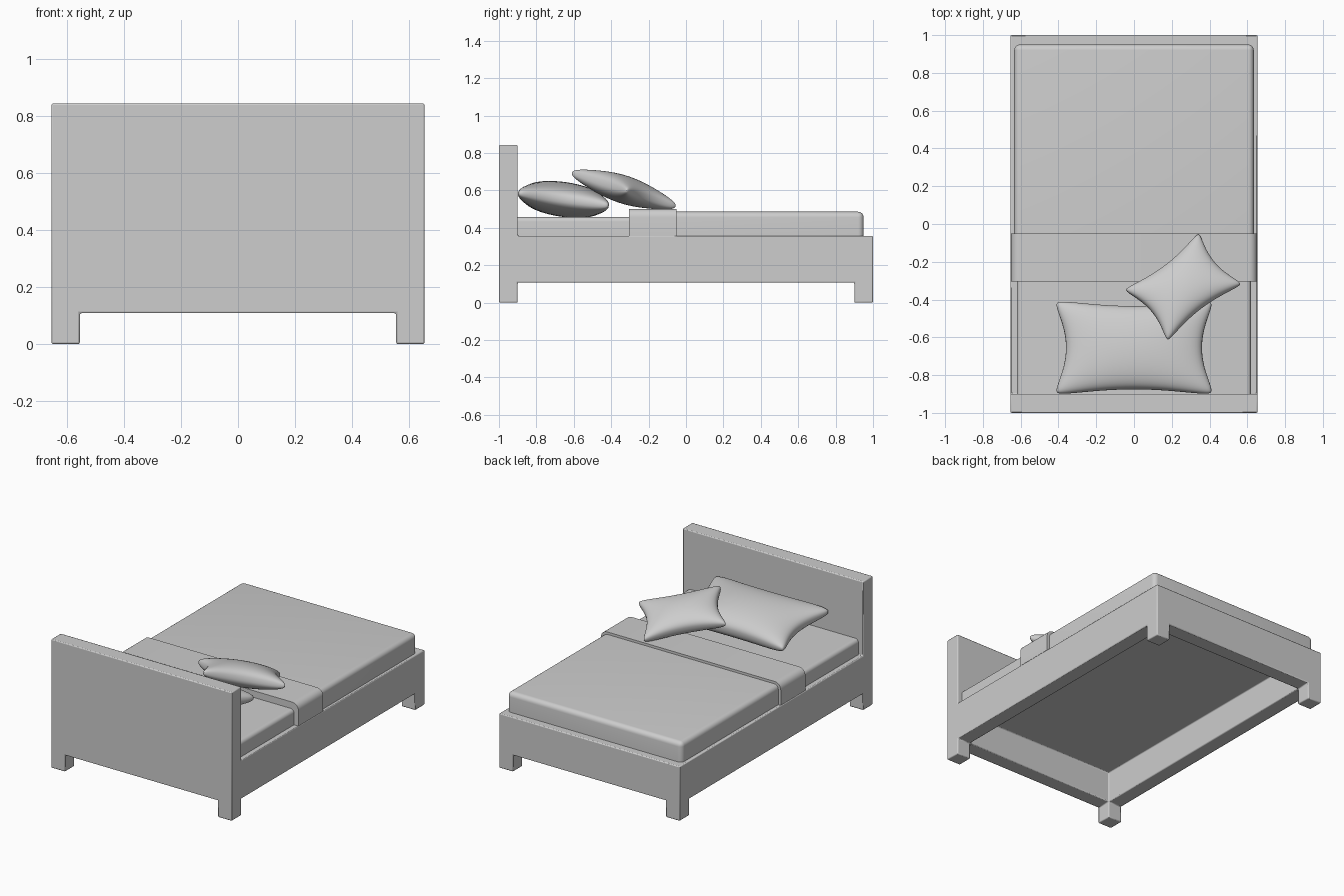
import bpy, bmesh, math
from mathutils import Matrix, Vector

cube = bpy.data.objects.get("Cube")
if cube:
    bpy.data.objects.remove(cube, do_unlink=True)

grey = bpy.data.materials.new("plain_grey")
grey.use_nodes = True
grey.diffuse_color = (0.61, 0.61, 0.61, 1)
grey.node_tree.nodes["Principled BSDF"].inputs["Base Color"].default_value = (0.61, 0.61, 0.61, 1)

HALF_X, HALF_Y = 0.654, 1.0
POST = 0.1            # width of the legs, rails and headboard
RAIL_LOW, RAIL_TOP = 0.108, 0.357


def finish(name, bm, angle=35):
    """Turn a bmesh into a shaded, coloured object."""
    bmesh.ops.recalc_face_normals(bm, faces=bm.faces)
    mesh = bpy.data.meshes.new(name)
    bm.to_mesh(mesh)
    bm.free()
    mesh.materials.append(grey)
    obj = bpy.data.objects.new(name, mesh)
    bpy.context.collection.objects.link(obj)
    bpy.ops.object.select_all(action='DESELECT')
    obj.select_set(True)
    bpy.context.view_layer.objects.active = obj
    bpy.ops.object.shade_smooth_by_angle(angle=math.radians(angle))
    return obj


def block(lo, hi):
    bm = bmesh.new()
    bmesh.ops.create_cube(bm, size=1)
    lo, hi = Vector(lo), Vector(hi)
    for v in bm.verts:
        v.co = [l + (c + 0.5) * (h - l) for l, c, h in zip(lo, v.co, hi)]
    return bm


def extrude(bm, faces, dz):
    """Move faces by dz, leaving walls behind and no inner faces."""
    new = bmesh.ops.extrude_face_region(bm, geom=faces)["geom"]
    verts = [g for g in new if isinstance(g, bmesh.types.BMVert)]
    bmesh.ops.translate(bm, verts=verts, vec=(0, 0, dz))
    old = [f for f in faces if f.is_valid]
    bmesh.ops.delete(bm, geom=old, context='FACES')


def soft_block(name, lo, hi, radius, rule):
    """Block with rounded edges wherever rule(middle, direction) holds."""
    bm = block(lo, hi)
    chosen = []
    for e in bm.edges:
        a, b = e.verts
        if rule((a.co + b.co) / 2, (b.co - a.co).normalized()):
            chosen.append(e)
    bmesh.ops.bevel(bm, geom=chosen, offset=radius, segments=6, profile=0.5, affect='EDGES')
    return finish(name, bm, 40)


def pillow(name, size, pinch, height, turn, tilt, centre):
    """Two domed sheets with pinched sides, joined along the seam."""
    bm = bmesh.new()
    for side in (1, -1):
        sheet = bmesh.ops.create_grid(bm, x_segments=32, y_segments=32, size=1)["verts"]
        for vert in sheet:
            u, v = (math.sin(c * math.pi / 2) for c in vert.co[:2])
            dome = max(0, (1 - u * u) * (1 - v * v)) ** 0.38
            corner = 1 - 0.1 * (u * v) ** 6
            vert.co = (size[0] * u * corner * (1 - pinch[0] * (1 - v * v)),
                       size[1] * v * corner * (1 - pinch[1] * (1 - u * u)),
                       side * height * dome)
    bmesh.ops.remove_doubles(bm, verts=bm.verts, dist=0.0002)
    place = (Matrix.Translation(centre) @ Matrix.Rotation(math.radians(tilt), 4, 'X')
             @ Matrix.Rotation(math.radians(turn), 4, 'Z'))
    bmesh.ops.transform(bm, matrix=place, verts=bm.verts)
    return finish(name, bm, 180)


# Bed frame: one slab cut into a 3 x 3 layout, then legs, hollow and headboard
bm = block((-HALF_X, -HALF_Y, RAIL_LOW), (HALF_X, HALF_Y, RAIL_TOP))
for axis, half in ((Vector((1, 0, 0)), HALF_X), (Vector((0, 1, 0)), HALF_Y)):
    for sign in (1, -1):
        geom = bm.verts[:] + bm.edges[:] + bm.faces[:]
        bmesh.ops.bisect_plane(bm, geom=geom, plane_co=axis * sign * (half - POST), plane_no=axis)


def cells(z, rule):
    found = []
    for f in bm.faces:
        c = f.calc_center_median()
        out_x, out_y = abs(c.x) > HALF_X - POST, abs(c.y) > HALF_Y - POST
        if abs(c.z - z) < 0.001 and abs(f.normal.z) > 0.9 and rule(c, out_x, out_y):
            found.append(f)
    return found


bm.normal_update()
legs = cells(RAIL_LOW, lambda c, ox, oy: ox and oy)
hollow = cells(RAIL_LOW, lambda c, ox, oy: not ox and not oy)
head = cells(RAIL_TOP, lambda c, ox, oy: oy and c.y < 0)
for leg in legs:
    extrude(bm, [leg], -RAIL_LOW)
extrude(bm, hollow, 0.31 - RAIL_LOW)
extrude(bm, head, 0.843 - RAIL_TOP)
bmesh.ops.recalc_face_normals(bm, faces=bm.faces)
bmesh.ops.dissolve_limit(bm, angle_limit=0.01, verts=bm.verts, edges=bm.edges)
frame = finish("bed_frame", bm)
bevel = frame.modifiers.new("soft_edges", 'BEVEL')
bevel.width = 0.006
bevel.segments = 2
bevel.limit_method = 'ANGLE'

# Bedding
soft_block("mattress", (-0.62, -0.9, RAIL_TOP), (0.62, 0.93, 0.458), 0.025,
           lambda m, d: m.z > 0.45 and abs(d.y) > 0.9)
soft_block("duvet", (-0.634, -0.08, RAIL_TOP), (0.634, 0.95, 0.486), 0.03,
           lambda m, d: m.y > 0 and (m.z > 0.48 or abs(d.z) > 0.9))
soft_block("folded_cover", (-0.652, -0.305, RAIL_TOP), (0.652, -0.05, 0.502), 0.045,
           lambda m, d: m.z > 0.49 and abs(d.y) > 0.9)

# Pillows
pillow("large_pillow", (0.45, 0.267), (0.2, 0.17), 0.093, 0, -8, (0, -0.655, 0.552))
pillow("small_pillow", (0.272, 0.197), (0.21, 0.23), 0.075, 38.7, -18, (0.26, -0.333, 0.605))
